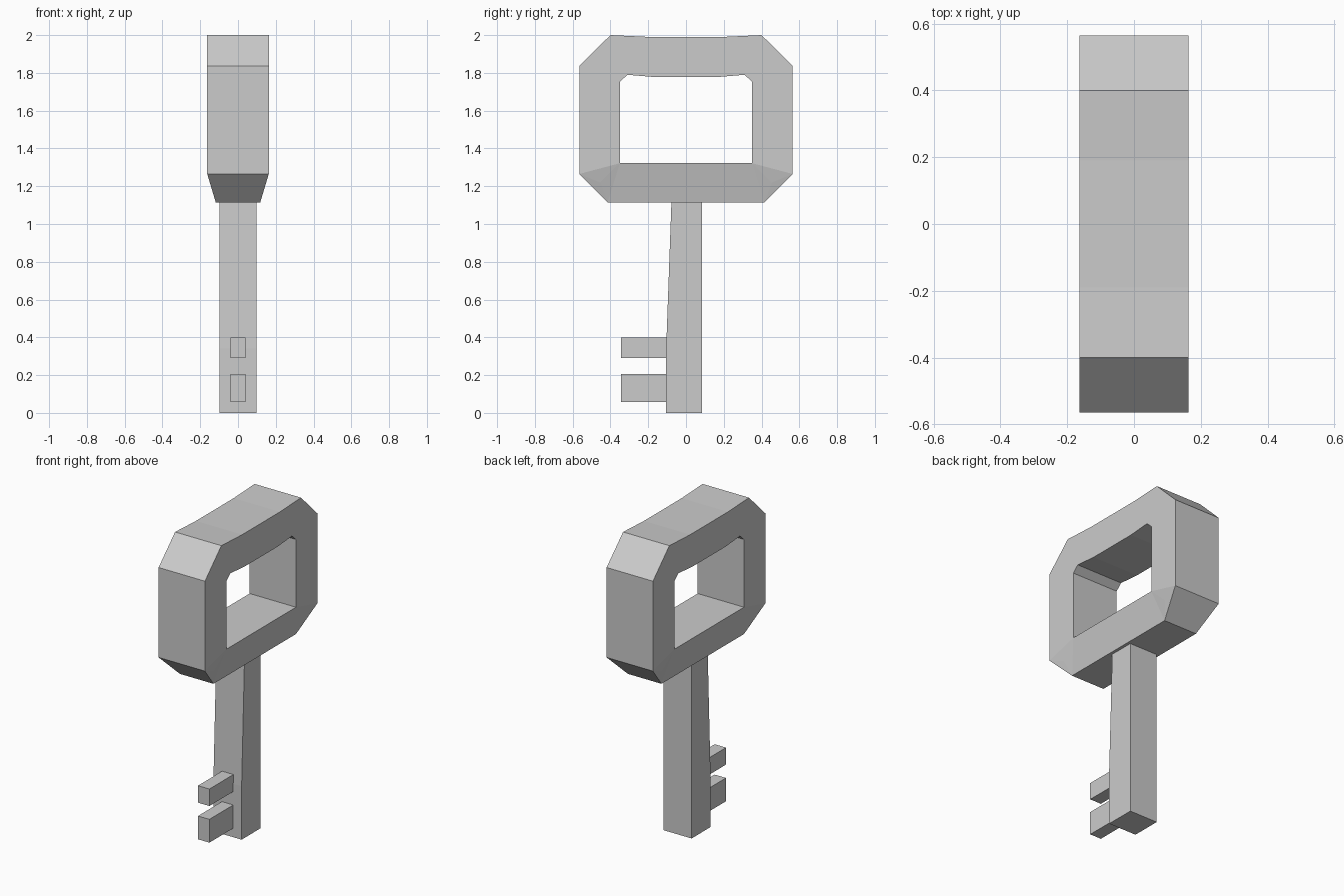
import bpy, bmesh

if "Cube" in bpy.data.objects:
    bpy.data.objects.remove(bpy.data.objects["Cube"])


def finish(name, bm):
    bmesh.ops.remove_doubles(bm, verts=bm.verts, dist=0.0005)
    bmesh.ops.recalc_face_normals(bm, faces=bm.faces)
    mesh = bpy.data.meshes.new(name)
    bm.to_mesh(mesh)
    bm.free()
    obj = bpy.data.objects.new(name, mesh)
    bpy.context.collection.objects.link(obj)
    return obj


def extrude_x(name, profile, half):
    """Closed (y, z) profile extruded across x."""
    bm = bmesh.new()
    face = bm.faces.new([bm.verts.new((-half, y, z)) for y, z in profile])
    ext = bmesh.ops.extrude_face_region(bm, geom=[face])
    verts = [v for v in ext["geom"] if isinstance(v, bmesh.types.BMVert)]
    bmesh.ops.translate(bm, verts=verts, vec=(2 * half, 0, 0))
    return finish(name, bm)


# Bow: one quarter of the ring, repeated in all four x/y quadrants
W, N = 0.163, 0.118
outer = [(W, 0, 1.99), (W, .19, 1.99), (W, .40, 2.0), (W, .565, 1.837),
         (W, .565, 1.265), (N, .415, 1.115), (N, 0, 1.115)]
inner = [(W, 0, 1.778), (W, .167, 1.778), (W, .31, 1.79), (W, .35, 1.753),
         (W, .35, 1.322), (W, 0, 1.322)]
mid = (0.147, .455, 1.22)
faces = [[outer[i], outer[i + 1], inner[i + 1], inner[i]] for i in range(3)]
faces += [[outer[3], outer[4], inner[4], inner[3]],
          [outer[4], mid, inner[4]],
          [outer[4], outer[5], mid],
          [mid, outer[5], inner[4]],
          [outer[5], outer[6], inner[5], inner[4]]]
for rim in (outer, inner):
    for a, b in zip(rim, rim[1:]):
        faces.append([a, b, (0, b[1], b[2]), (0, a[1], a[2])])
bm = bmesh.new()
for sx in (-1, 1):
    for sy in (-1, 1):
        for f in faces:
            bm.faces.new([bm.verts.new((x * sx, y * sy, z)) for x, y, z in f])
finish("bow", bm)

# Shaft, slightly tapered on the front towards the bow
extrude_x("shaft", [(-.105, 0), (.085, 0), (.085, 1.118), (-.077, 1.118), (-.105, .34)], 0.099)

# Two teeth on the front of the shaft
for name, z0, z1 in (("lower_tooth", .057, .205), ("upper_tooth", .29, .398)):
    extrude_x(name, [(-.345, z0), (-.09, z0), (-.09, z1), (-.345, z1)], 0.04)
